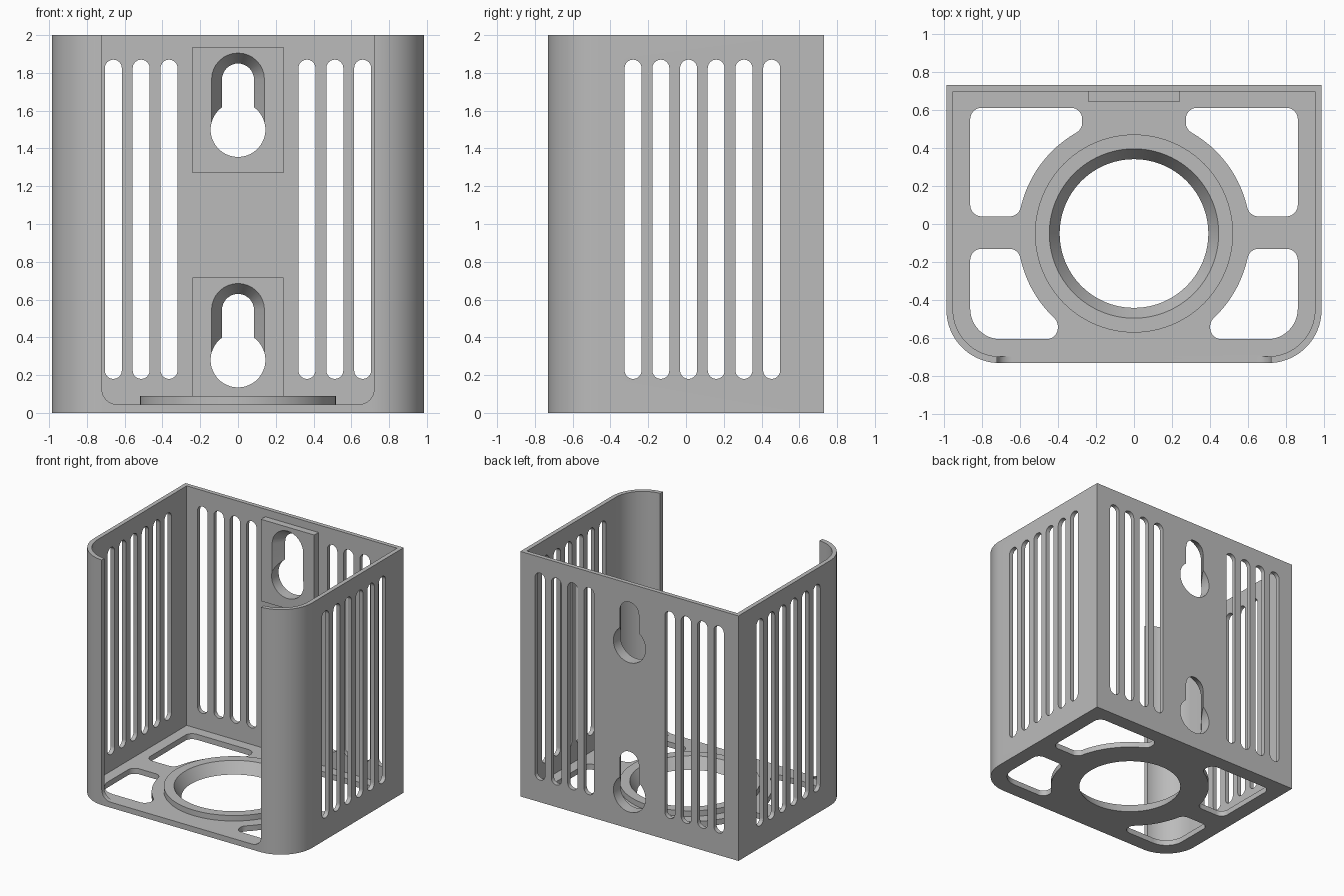
import bpy, bmesh, math

if "Cube" in bpy.data.objects:
    bpy.data.objects.remove(bpy.data.objects["Cube"])

W, D, H = 0.985, 0.73, 2.0      # half width, half depth, height
T, FLOOR = 0.035, 0.045         # wall and floor thickness
CY = -0.05                      # centre of the floor opening in y

grey = bpy.data.materials.new("grey_plastic")
grey.diffuse_color = (0.5, 0.5, 0.5, 1)
grey.use_nodes = True
grey.node_tree.nodes["Principled BSDF"].inputs["Base Color"].default_value = grey.diffuse_color


def arc(cx, cy, r, a0, a1, n=12):
    """Points on an arc, angles in degrees."""
    return [(cx + r * math.cos(math.radians(a0 + (a1 - a0) * i / n)),
             cy + r * math.sin(math.radians(a0 + (a1 - a0) * i / n)))
            for i in range(n + 1)]


def circle(cx, cy, r, n=96):
    return arc(cx, cy, r, 0, 360, n)[:-1]


def stadium(cx, z0, z1, r):
    """Upright slot outline; z0 and z1 are the arc centres."""
    return arc(cx, z1, r, 0, 180, 16) + arc(cx, z0, r, 180, 360, 16)


def loft(name, axis, a, lo, b, hi):
    """Solid between outline a at lo and outline b at hi along an axis."""
    place = {"x": lambda p, t: (t, p[0], p[1]),
             "y": lambda p, t: (p[0], t, p[1]),
             "z": lambda p, t: (p[0], p[1], t)}[axis]
    bm = bmesh.new()
    va = [bm.verts.new(place(p, lo)) for p in a]
    vb = [bm.verts.new(place(p, hi)) for p in b]
    n = len(a)
    bm.faces.new(va)
    bm.faces.new(vb)
    for i in range(n):
        j = (i + 1) % n
        bm.faces.new((va[i], va[j], vb[j], vb[i]))
    bmesh.ops.recalc_face_normals(bm, faces=bm.faces)
    me = bpy.data.meshes.new(name)
    bm.to_mesh(me)
    bm.free()
    me.materials.append(grey)
    ob = bpy.data.objects.new(name, me)
    bpy.context.collection.objects.link(ob)
    return ob


def prism(name, axis, outline, lo, hi):
    return loft(name, axis, outline, lo, outline, hi)


def combine(tool, operation):
    """Apply a boolean to the body and remove the helper."""
    tool.hide_render = True
    mod = body.modifiers.new("shape", "BOOLEAN")
    mod.operation, mod.solver, mod.object = operation, "EXACT", tool
    bpy.context.view_layer.objects.active = body
    bpy.ops.object.modifier_apply(modifier=mod.name)
    bpy.data.objects.remove(tool)


def add(tool):
    combine(tool, "UNION")


def cut(tool):
    combine(tool, "DIFFERENCE")


def shell_outline(inset):
    """Square at the back, rounded at the front."""
    w, d, r = W - inset, D - inset, 0.28 - inset
    return ([(w, d), (-w, d)] + arc(-w + r, -d + r, r, 180, 270, 20)
            + arc(w - r, -d + r, r, 270, 360, 20))


def floor_window(x0, x1, v0, v1, corner):
    """Rounded window hugging a disc; v is distance from the disc centre."""
    r, R = 0.06, 0.61
    q = R + r
    xa = math.sqrt(q * q - (v0 + r) ** 2)
    vb = math.sqrt(q * q - (x0 + r) ** 2)
    a = math.degrees(math.atan2(v0 + r, xa))
    b = math.degrees(math.atan2(vb, x0 + r))
    return (arc(xa, v0 + r, r, 180 + a, 270)
            + arc(x1 - r, v0 + r, r, 270, 360)
            + arc(x1 - corner, v1 - corner, corner, 0, 90)
            + arc(x0 + r, v1 - r, r, 90, 180)
            + arc(x0 + r, vb, r, 180, 180 + b)
            + arc(0, 0, R, b, a, 24)[1:-1])


# Box with open top and open front
body = prism("holder_body", "z", shell_outline(0), 0, H)
cut(prism("cavity", "z", shell_outline(T), FLOOR, H + 0.2))
opening = ([(0.72, H + 0.2), (-0.72, H + 0.2)]
           + arc(-0.64, FLOOR + 0.08, 0.08, 180, 270)
           + arc(0.64, FLOOR + 0.08, 0.08, 270, 360))
cut(prism("front_opening", "y", opening, -0.9, -0.55))

# Raised ring with a tapered hole through the floor
add(prism("floor_ring", "z", circle(0, CY, 0.52), 0.02, 0.09))
cut(loft("floor_hole", "z", circle(0, CY, 0.36), -0.05, circle(0, CY, 0.475), 0.14))

# Four floor windows
for sx in (1, -1):
    for sy, shape in ((1, (0.272, 0.86, 0.09, 0.66, 0.06)),
                      (-1, (0.40, 0.86, 0.08, 0.555, 0.16))):
        pts = [(sx * x, CY + sy * v) for x, v in floor_window(*shape)]
        cut(prism("floor_window", "z", pts, -0.1, 0.07))

# Ventilation slots: six through both sides, four each side of the back
for i in range(6):
    cut(prism("side_slot", "x", stadium(-0.28 + 0.1467 * i, 0.225, 1.825, 0.045), -1.2, 1.2))
for i in range(4):
    for sx in (1, -1):
        cut(prism("back_slot", "y", stadium(sx * (0.365 + 0.1475 * i), 0.225, 1.825, 0.045), 0.6, 0.85))

# Keyhole hangers: thickened pad, round entry and countersunk slot
for z, pad_bottom in ((1.5, 1.27), (0.28, 0.03)):
    pad = [(-0.24, pad_bottom), (0.24, pad_bottom), (0.24, z + 0.438), (-0.24, z + 0.438)]
    add(prism("keyhole_pad", "y", pad, 0.64, 0.71))
    cut(prism("keyhole_entry", "y", circle(0, z, 0.145, 64), 0.55, 0.85))
    cut(loft("keyhole_slot", "y", stadium(0, z, z + 0.265, 0.177), 0.58,
             stadium(0, z, z + 0.265, 0.048), 0.79))

# Smooth curves, sharp edges
bpy.ops.object.select_all(action="DESELECT")
body.select_set(True)
bpy.context.view_layer.objects.active = body
bpy.ops.object.shade_smooth_by_angle(angle=math.radians(25))
